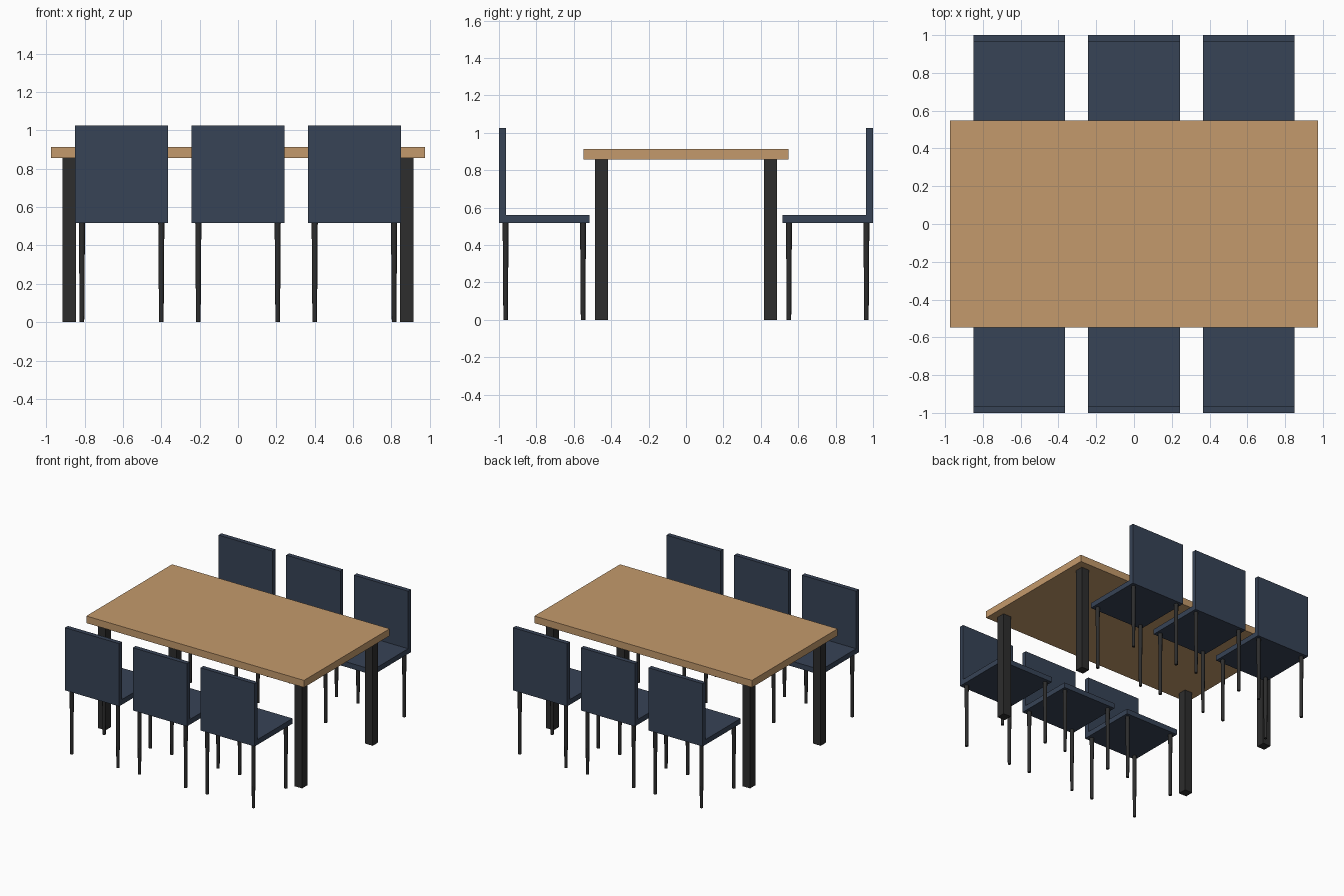
import bpy
import math

if "Cube" in bpy.data.objects:
    bpy.data.objects.remove(bpy.data.objects["Cube"])


def material(name, rgb):
    """Flat colour from 8-bit sRGB values."""
    lin = [((c / 255 + 0.055) / 1.055) ** 2.4 for c in rgb]
    m = bpy.data.materials.new(name)
    m.diffuse_color = (*lin, 1)
    m.use_nodes = True
    m.node_tree.nodes["Principled BSDF"].inputs["Base Color"].default_value = m.diffuse_color
    return m


WOOD = material("oak wood", (196, 154, 108))
NAVY = material("navy fabric", (55, 67, 86))
BLACK = material("black legs", (45, 45, 45))


def box(name, x, y, z, mat):
    """Box between (min, max) pairs on each axis."""
    spans = (x, y, z)
    bpy.ops.mesh.primitive_cube_add(size=1, location=[(a + b) / 2 for a, b in spans])
    ob = bpy.context.object
    ob.name = name
    ob.scale = [b - a for a, b in spans]
    bpy.ops.object.transform_apply(location=False, rotation=False, scale=True)
    ob.data.materials.append(mat)
    return ob


def tapered_leg(name, x, y, top):
    """Thin round leg, narrower at the floor."""
    bpy.ops.mesh.primitive_cone_add(vertices=12, radius1=0.012, radius2=0.016,
                                    depth=top, location=(x, y, top / 2))
    ob = bpy.context.object
    ob.name = name
    ob.data.materials.append(BLACK)
    bpy.ops.object.shade_smooth_by_angle(angle=math.radians(40))


# Table: top slab and four square legs
TABLE_UNDER = 0.857
box("table_top", (-0.975, 0.975), (-0.548, 0.548), (TABLE_UNDER, 0.914), WOOD)
for sx in (-1, 1):
    for sy in (-1, 1):
        cx, cy = sx * 0.88, sy * 0.452
        box("table_leg", (cx - 0.035, cx + 0.035), (cy - 0.035, cy + 0.035),
            (0, TABLE_UNDER), BLACK)

# Chairs: three on each long side, backrests facing outward
SEAT_UNDER, SEAT_TOP, BACK_TOP = 0.518, 0.56, 1.026
HALF = 0.2425
for side in (-1, 1):
    for cx in (-0.607, 0, 0.607):
        cy = side * (1 - HALF)
        width = (cx - HALF, cx + HALF)
        box("chair_seat", width, (cy - HALF, cy + HALF), (SEAT_UNDER, SEAT_TOP), NAVY)
        box("chair_back", width, sorted((side * 1.0, side * 0.963)),
            (SEAT_TOP, BACK_TOP), NAVY)
        for dx in (-0.207, 0.207):
            for dy in (-0.207, 0.207):
                tapered_leg("chair_leg", cx + dx, cy + dy, SEAT_UNDER)
